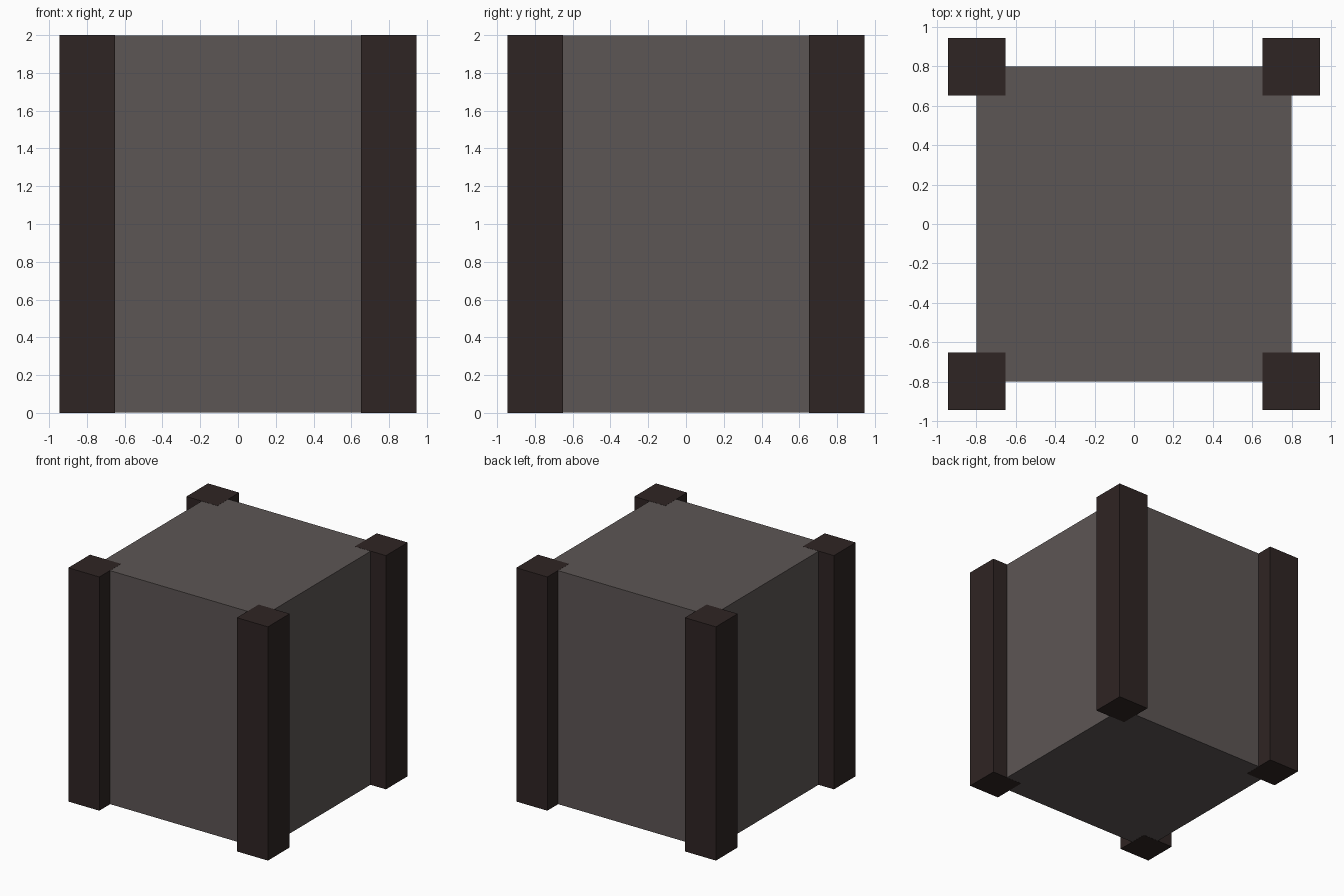
import bpy

if "Cube" in bpy.data.objects:
    bpy.data.objects.remove(bpy.data.objects["Cube"])

HEIGHT = 2.0
BODY_WIDTH = 1.6
POST_WIDTH = 0.294
POST_OFFSET = 0.798


def material(name, rgb):
    mat = bpy.data.materials.new(name)
    mat.diffuse_color = (*rgb, 1.0)
    mat.use_nodes = True
    mat.node_tree.nodes["Principled BSDF"].inputs["Base Color"].default_value = mat.diffuse_color
    return mat


def box(name, size, center, mat):
    bpy.ops.mesh.primitive_cube_add(size=1, location=center)
    obj = bpy.context.object
    obj.name = name
    obj.scale = size
    bpy.ops.object.transform_apply(location=False, rotation=False, scale=True)
    obj.data.materials.append(mat)
    return obj


stone = material("warm grey", (0.108, 0.092, 0.089))
wood = material("dark brown", (0.028, 0.018, 0.017))

# Main block, a hair shorter than the posts so the end faces do not flicker
box("block", (BODY_WIDTH, BODY_WIDTH, HEIGHT - 0.002), (0, 0, HEIGHT / 2), stone)

# Square posts centred on the four vertical edges
for y_name, sy in (("front", -1), ("back", 1)):
    for x_name, sx in (("left", -1), ("right", 1)):
        box(f"{y_name}_{x_name}_post", (POST_WIDTH, POST_WIDTH, HEIGHT),
            (sx * POST_OFFSET, sy * POST_OFFSET, HEIGHT / 2), wood)
